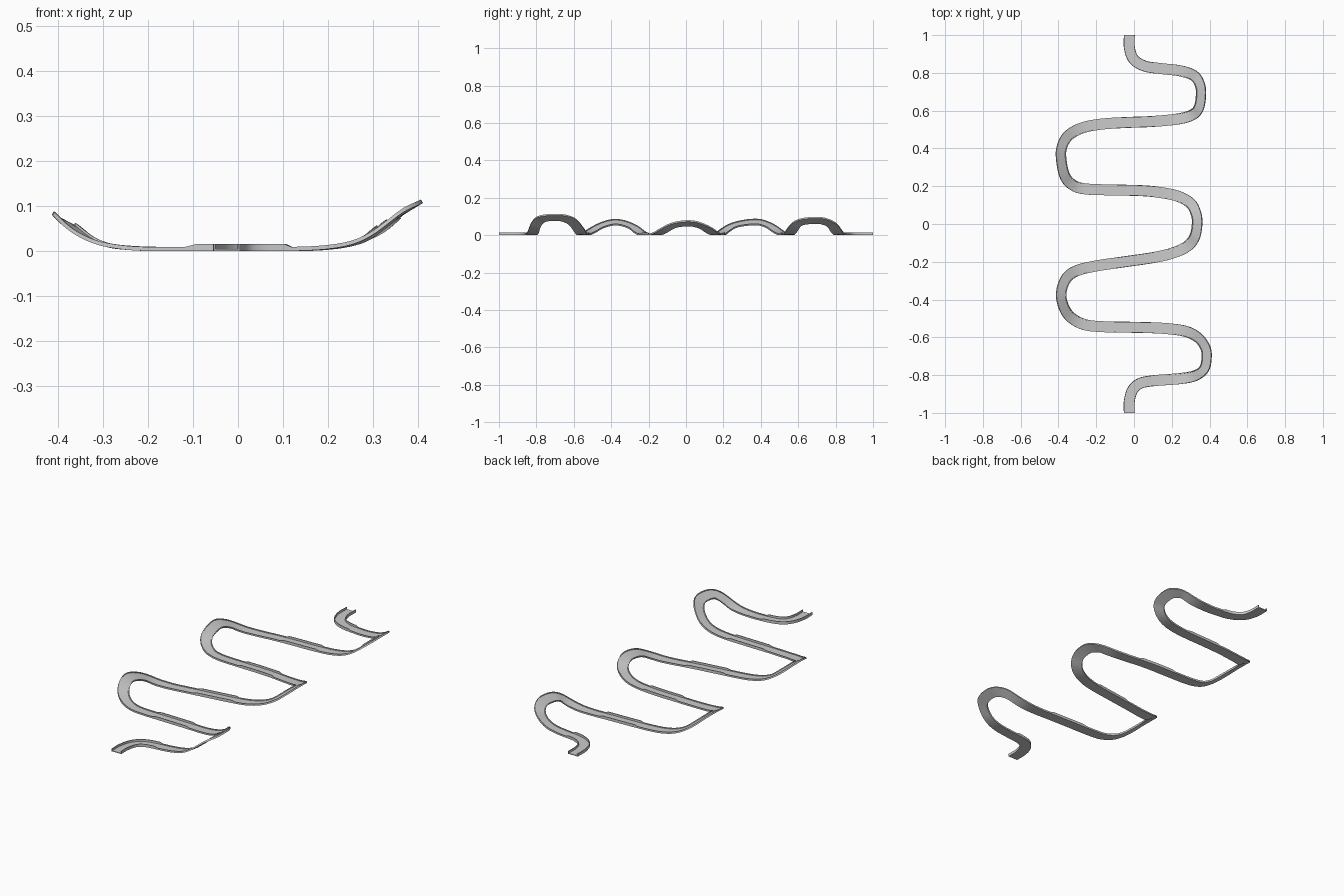
import bpy, bmesh, math
from mathutils import Vector

if "Cube" in bpy.data.objects:
    bpy.data.objects.remove(bpy.data.objects["Cube"])

# Centre line of the winding channel, seen from above
PATH = [(-.025, 1), (-.024, .93), (.0, .87), (.06, .835), (.15, .822), (.25, .81), (.32, .785),
        (.35, .74), (.357, .69), (.347, .62), (.315, .58), (.24, .557), (.1, .543), (-.05, .537),
        (-.18, .528), (-.28, .507), (-.35, .467), (-.383, .41), (-.388, .35), (-.37, .26),
        (-.33, .21), (-.26, .186), (-.1, .18), (.03, .177), (.13, .168), (.23, .148), (.3, .11),
        (.33, .055), (.336, 0), (.322, -.07), (.28, -.12), (.2, -.155), (.1, -.178), (-.05, -.2),
        (-.2, -.222), (-.3, -.246), (-.358, -.285), (-.387, -.36), (-.377, -.43), (-.34, -.49),
        (-.27, -.53), (-.18, -.543), (0, -.547), (.15, -.552), (.27, -.567), (.34, -.6),
        (.378, -.65), (.387, -.7), (.375, -.765), (.33, -.802), (.25, -.818), (.1, -.83),
        (.03, -.845), (-.008, -.88), (-.025, -.94), (-.025, -1)]
# Climb of the channel against distance from the middle
RISE_RIGHT = [(.18, 0), (.25, .009), (.3, .03), (.336, .06), (.357, .076), (.387, .092)]
RISE_LEFT = [(.23, 0), (.3, .009), (.34, .027), (.37, .05), (.388, .067)]
HALF, WALL, FLOOR, STEPS = .029, .004, .004, 8


def rise(x):
    table, d = (RISE_RIGHT if x > 0 else RISE_LEFT), abs(x)
    if d <= table[0][0]:
        return 0
    for (a, za), (b, zb) in zip(table, table[1:]):
        if d <= b:
            return za + (zb - za) * (d - a) / (b - a)
    return table[-1][1]


def smooth_path(points):
    pts = [Vector(p) for p in points]
    pts = [2 * pts[0] - pts[1]] + pts + [2 * pts[-1] - pts[-2]]
    out = []
    for a, b, c, d in zip(pts, pts[1:], pts[2:], pts[3:]):
        for i in range(STEPS):
            t = i / STEPS
            out.append(.5 * (2 * b + (c - a) * t + (2 * a - 5 * b + 4 * c - d) * t * t
                             + (3 * b - a - 3 * c + d) * t ** 3))
    return out + [pts[-2]]


# Smoothed climb so the banking stays even
line = smooth_path(PATH)
n = len(line)
climb = [rise(p.x) for p in line]
for _ in range(6):
    climb = [(climb[max(i - 1, 0)] + climb[i] + climb[min(i + 1, n - 1)]) / 3 for i in range(n)]

# U-shaped section swept along the path, banked in the turns, taller walls on the straights
bm = bmesh.new()
rings = []
for i, p in enumerate(line):
    t = (line[min(i + 1, n - 1)] - line[max(i - 1, 0)]).normalized()
    left = Vector((-t.y, t.x))
    bank = math.atan(min(.6, 8 * climb[i])) * (1 if p.x > 0 else -1)
    straight = -.1 < p.x < .11
    h = .015 if straight else .009
    inner = HALF - WALL
    section = [(-HALF, 0), (HALF, 0), (HALF, h), (inner, h),
               (inner, FLOOR), (-inner, FLOOR), (-inner, h), (-HALF, h)]
    ring = []
    for o, z in section:
        side = o * math.cos(bank) - z * math.sin(bank)
        up = o * math.sin(bank) + z * math.cos(bank)
        q = p + left * side
        ring.append(bm.verts.new((q.x, q.y, climb[i] + up + .002)))
    rings.append(ring)
for a, b in zip(rings, rings[1:]):
    for k in range(8):
        m = (k + 1) % 8
        bm.faces.new((a[k], a[m], b[m], b[k]))
bm.faces.new(rings[0])
bm.faces.new(rings[-1])
bmesh.ops.recalc_face_normals(bm, faces=bm.faces)
low = min(v.co.z for v in bm.verts)
bmesh.ops.translate(bm, verts=bm.verts, vec=(0, 0, -low))

mesh = bpy.data.meshes.new("winding_channel")
bm.to_mesh(mesh)
bm.free()
channel = bpy.data.objects.new("winding_channel", mesh)
bpy.context.collection.objects.link(channel)
bpy.context.view_layer.objects.active = channel
channel.select_set(True)
bpy.ops.object.shade_smooth_by_angle(angle=math.radians(35))
